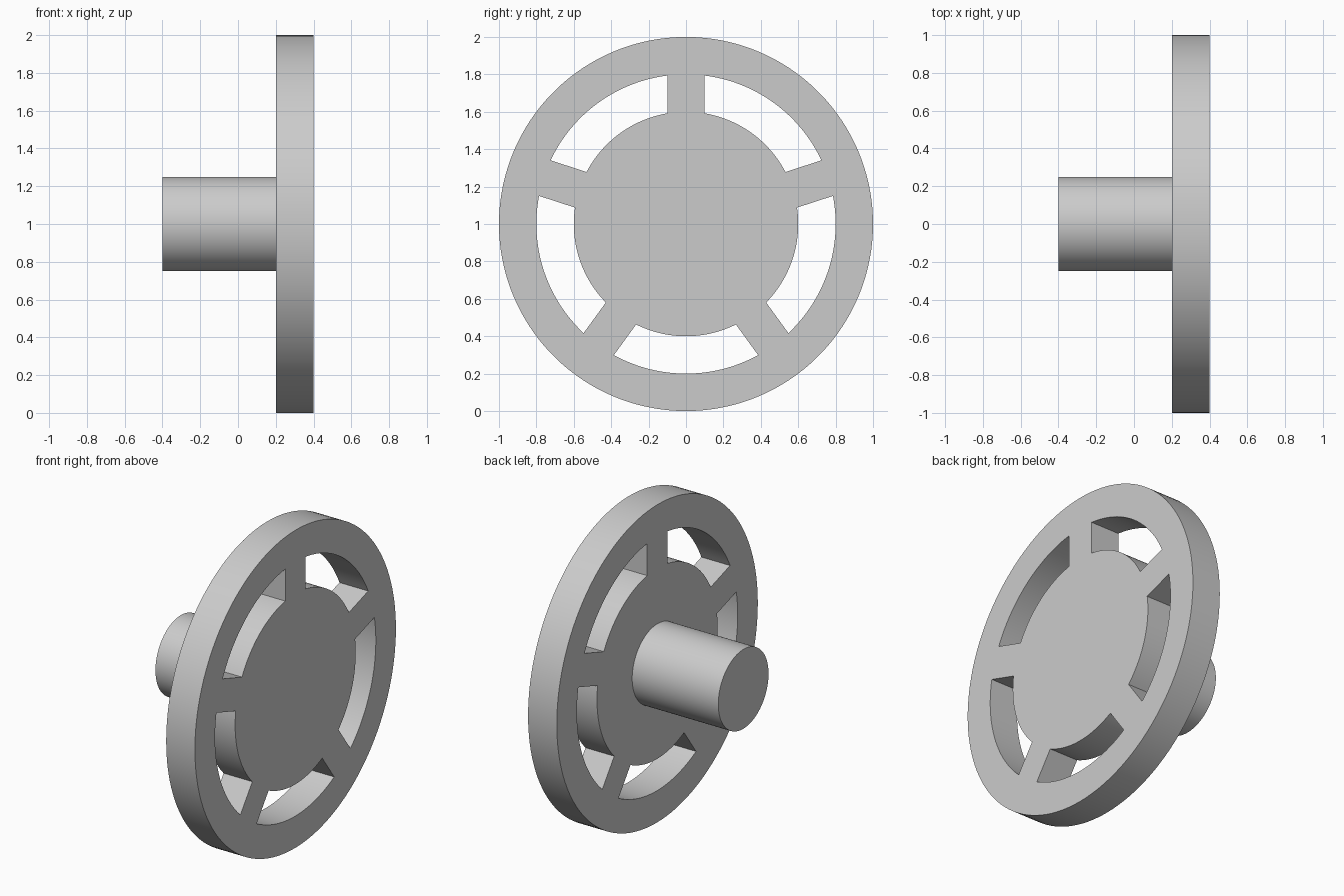
import bpy, bmesh
from math import asin, cos, sin, pi, tau, radians
from mathutils import Matrix, Vector

cube = bpy.data.objects.get("Cube")
if cube:
    bpy.data.objects.remove(cube, do_unlink=True)

grey = bpy.data.materials.new("light_grey")
grey.use_nodes = True
colour = (0.6, 0.6, 0.6, 1)
grey.diffuse_color = colour
grey.node_tree.nodes["Principled BSDF"].inputs["Base Color"].default_value = colour

SPOKES, SPOKE_HALF = 5, 0.1
HUB_R, SLOT_R, RIM_R = 0.6, 0.8, 1.0
SPOKE_STEPS, SLOT_STEPS = 4, 24
CENTRE_Z = 1.0


def finish(name, bm):
    bmesh.ops.recalc_face_normals(bm, faces=bm.faces)
    mesh = bpy.data.meshes.new(name)
    bm.to_mesh(mesh)
    bm.free()
    mesh.materials.append(grey)
    obj = bpy.data.objects.new(name, mesh)
    bpy.context.collection.objects.link(obj)
    bpy.ops.object.select_all(action="DESELECT")
    obj.select_set(True)
    bpy.context.view_layer.objects.active = obj
    bpy.ops.object.shade_smooth_by_angle(angle=radians(30))
    return obj


def ring(bm, radius, x):
    """Ring whose columns line up with the parallel-sided spokes."""
    half = asin(SPOKE_HALF / radius)
    gap = tau / SPOKES - 2 * half
    verts = []
    for s in range(SPOKES):
        start = pi / 2 + s * tau / SPOKES - half
        angles = [start + 2 * half * i / SPOKE_STEPS for i in range(SPOKE_STEPS)]
        angles += [start + 2 * half + gap * i / SLOT_STEPS for i in range(SLOT_STEPS)]
        verts += [bm.verts.new((x, radius * cos(a), CENTRE_Z + radius * sin(a)))
                  for a in angles]
    return verts


# Wheel: hub disc, five spokes and rim, drawn flat and extruded
bm = bmesh.new()
hub, slot, rim = (ring(bm, r, 0.2) for r in (HUB_R, SLOT_R, RIM_R))
bm.faces.new(hub)
count = len(hub)
for i in range(count):
    j = (i + 1) % count
    bm.faces.new((slot[i], slot[j], rim[j], rim[i]))
    if i % (SPOKE_STEPS + SLOT_STEPS) < SPOKE_STEPS:
        bm.faces.new((hub[i], hub[j], slot[j], slot[i]))
extruded = bmesh.ops.extrude_face_region(bm, geom=bm.faces[:], use_keep_orig=True)
moved = [g for g in extruded["geom"] if isinstance(g, bmesh.types.BMVert)]
bmesh.ops.translate(bm, verts=moved, vec=Vector((0.2, 0, 0)))
finish("spoked_wheel", bm)

# Shaft: plain cylinder on the wheel's axis
bm = bmesh.new()
bmesh.ops.create_cone(
    bm, cap_ends=True, segments=96, radius1=0.25, radius2=0.25, depth=0.6,
    matrix=Matrix.Translation((-0.1, 0, CENTRE_Z)) @ Matrix.Rotation(pi / 2, 4, "Y"))
finish("shaft", bm)
